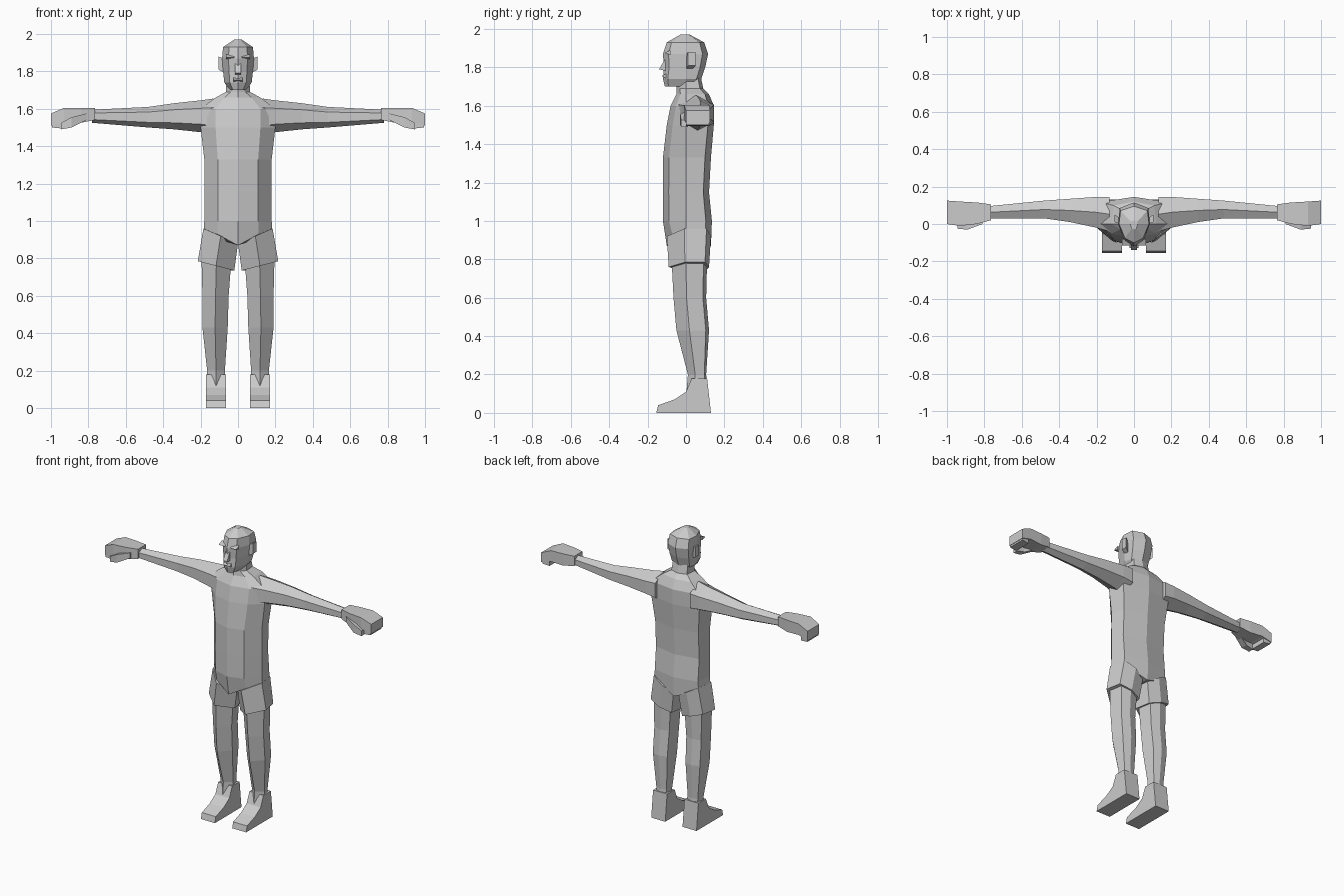
import bpy
import bmesh

default_cube = bpy.data.objects.get("Cube")
if default_cube:
    bpy.data.objects.remove(default_cube, do_unlink=True)

# One plain clay colour for the whole figure
CLAY = (.6, .6, .6, 1)
clay = bpy.data.materials.new("clay_grey")
clay.use_nodes = True
clay.diffuse_color = CLAY
clay.node_tree.nodes["Principled BSDF"].inputs["Base Color"].default_value = CLAY


def loft(name, *rings, closed=True):
    """Skin a series of rings, cap both ends and mirror the part across x."""
    bm = bmesh.new()
    loops = [[bm.verts.new(point) for point in ring] for ring in rings]
    for low, high in zip(loops, loops[1:]):
        corners = list(zip(low, high))
        following = corners[1:] + corners[:1]
        sides = list(zip(corners, following))
        if not closed:
            sides.pop()
        for (low_start, high_start), (low_end, high_end) in sides:
            bm.faces.new((low_start, low_end, high_end, high_start))
    bm.faces.new(reversed(loops[0]))
    bm.faces.new(loops[-1])
    bmesh.ops.recalc_face_normals(bm, faces=bm.faces)
    mesh = bpy.data.meshes.new(name)
    bm.to_mesh(mesh)
    bm.free()
    mesh.materials.append(clay)
    part = bpy.data.objects.new(name, mesh)
    bpy.context.scene.collection.objects.link(part)
    mirror = part.modifiers.new("mirror", "MIRROR")
    mirror.use_clip = True


def prism(name, inner, outer, outline):
    """Extrude a side outline of (y, z) points sideways."""
    loft(name, *[[(x, y, z) for y, z in outline] for x in (inner, outer)])


def body_ring(z, width, front, back, dip=0):
    """Left half of a trunk section, from centre front to centre back."""
    bevel = (back - front) / 8
    return [(0, front, z - dip),
            (width * .6, front + bevel, z),
            (width, 0, z),
            (width * .9, back - bevel, z),
            (0, back, z - dip)]


def leg_ring(z, inner, outer, front, back, slant=0):
    """Leg section with ridges down the shin and calf; slant lowers the inside."""
    middle = (inner + outer) / 2
    side = front + (back - front) * .4
    heel = back - (back - front) * .1
    bevel = (outer - inner) * .1
    return [(middle, front, z - slant / 2),
            (outer, side, z),
            (outer - bevel, heel, z),
            (middle, back, z - slant / 2),
            (inner + bevel, heel, z - slant),
            (inner, side, z - slant)]


def arm_ring(x, top, bottom, front, back):
    """Arm section with a ridge on top and one below."""
    middle = (front + back) / 2
    bevel = (top - bottom) / 4
    return [(x, front, top - bevel),
            (x, middle, top),
            (x, back, top - bevel),
            (x, back, bottom + bevel),
            (x, middle, bottom),
            (x, front, bottom + bevel)]


def box_ring(x, top, bottom, front, back):
    return [(x, front, top), (x, back, top), (x, back, bottom), (x, front, bottom)]


# Trunk and neck
loft("torso",
     body_ring(z=.93, width=.185, front=-.1, back=.13, dip=.06),
     body_ring(z=1, width=.18, front=-.12, back=.135),
     body_ring(z=1.15, width=.18, front=-.12, back=.12),
     body_ring(z=1.33, width=.18, front=-.12, back=.13),
     body_ring(z=1.5, width=.2, front=-.1, back=.145),
     body_ring(z=1.6, width=.2, front=-.08, back=.145),
     body_ring(z=1.66, width=.12, front=-.05, back=.12),
     body_ring(z=1.69, width=.065, front=-.05, back=.09),
     body_ring(z=1.76, width=.06, front=-.05, back=.075),
     closed=False)

# Head
loft("head",
     body_ring(z=1.7, width=.045, front=-.11, back=.04),
     body_ring(z=1.74, width=.073, front=-.12, back=.08),
     body_ring(z=1.8, width=.08, front=-.115, back=.1),
     body_ring(z=1.87, width=.085, front=-.12, back=.115),
     body_ring(z=1.93, width=.08, front=-.1, back=.095),
     body_ring(z=1.97, width=.02, front=-.03, back=.02),
     closed=False)

# Face details and ears
prism("nose", inner=0, outer=.015, outline=[(-.1, 1.86), (-.14, 1.79), (-.1, 1.78)])
prism("mouth", inner=0, outer=.025, outline=[(-.1, 1.77), (-.127, 1.755), (-.1, 1.74)])
prism("brows", inner=.02, outer=.065, outline=[(-.08, 1.89), (-.115, 1.875), (-.08, 1.865)])
loft("ears",
     box_ring(x=.07, top=1.865, bottom=1.79, front=0, back=.03),
     box_ring(x=.105, top=1.88, bottom=1.81, front=.01, back=.05))

# Arms, running from inside the shoulder to the wrist
loft("arms",
     arm_ring(x=.13, top=1.655, bottom=1.46, front=-.04, back=.145),
     arm_ring(x=.2, top=1.645, bottom=1.475, front=-.02, back=.145),
     arm_ring(x=.34, top=1.63, bottom=1.49, front=.01, back=.135),
     arm_ring(x=.48, top=1.61, bottom=1.5, front=.03, back=.125),
     arm_ring(x=.78, top=1.595, bottom=1.525, front=.03, back=.095))

# Hands with curled fingers and a thumb
loft("hands",
     box_ring(x=.765, top=1.605, bottom=1.54, front=.02, back=.105),
     box_ring(x=.84, top=1.605, bottom=1.525, front=0, back=.115),
     box_ring(x=.93, top=1.605, bottom=1.53, front=-.01, back=.12),
     box_ring(x=1, top=1.575, bottom=1.51, front=0, back=.125))
loft("curled_fingers",
     box_ring(x=.945, top=1.55, bottom=1.495, front=0, back=.115),
     box_ring(x=.995, top=1.55, bottom=1.5, front=0, back=.12))
loft("thumbs",
     box_ring(x=.81, top=1.575, bottom=1.54, front=0, back=.04),
     box_ring(x=.89, top=1.555, bottom=1.5, front=-.03, back=.015),
     box_ring(x=.945, top=1.525, bottom=1.49, front=-.025, back=.01))

# Shorts with a slanted hem
loft("shorts",
     leg_ring(z=.96, inner=0, outer=.185, front=-.1, back=.13, slant=.08),
     leg_ring(z=.785, inner=.02, outer=.215, front=-.09, back=.12, slant=.05))

# Legs
loft("legs",
     leg_ring(z=.8, inner=.035, outer=.195, front=-.075, back=.11),
     leg_ring(z=.6, inner=.05, outer=.19, front=-.065, back=.105),
     leg_ring(z=.43, inner=.055, outer=.19, front=-.05, back=.12),
     leg_ring(z=.2, inner=.07, outer=.165, front=.01, back=.105),
     leg_ring(z=.08, inner=.07, outer=.165, front=0, back=.115))

# Feet
prism("feet", inner=.065, outer=.17,
      outline=[(.13, 0), (.11, .18), (.03, .18), (0, .11),
               (-.06, .07), (-.145, .04), (-.155, 0)])
